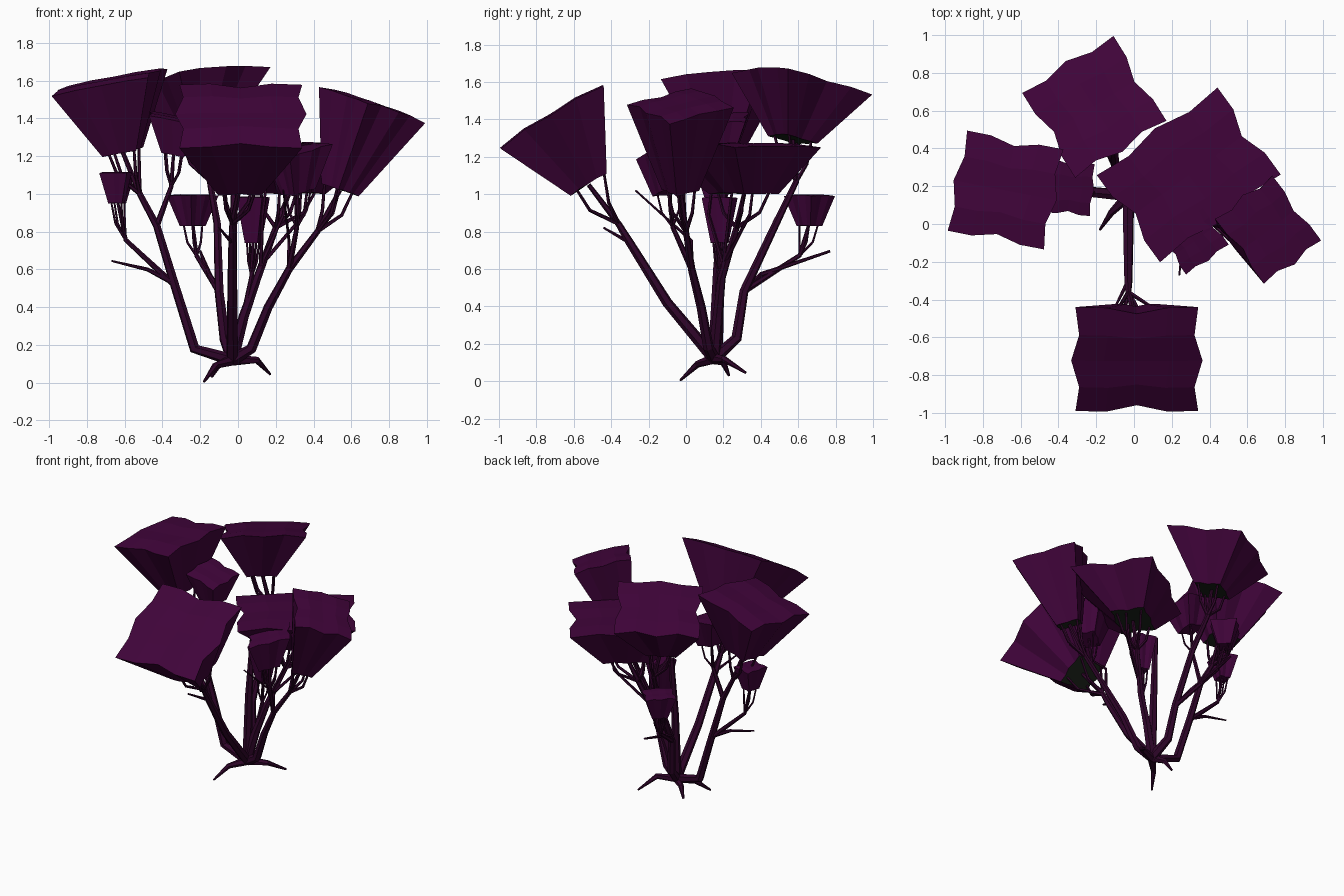
import bpy, bmesh, math
from mathutils import Vector as V

if "Cube" in bpy.data.objects:
    bpy.data.objects.remove(bpy.data.objects["Cube"])


def material(name, rgb):
    m = bpy.data.materials.new(name)
    m.diffuse_color = (*rgb, 1)
    m.use_nodes = True
    m.node_tree.nodes["Principled BSDF"].inputs["Base Color"].default_value = m.diffuse_color
    return m


PURPLE = material("dark purple leaves", (0.051, 0.0012, 0.042))
BARK = material("dark plum bark", (0.029, 0.0015, 0.023))
UNDER = material("black green underside", (0.011, 0.016, 0.010))
ROOT = V((-.03, .15, .12))


def finish(bm, name, *mats):
    bmesh.ops.recalc_face_normals(bm, faces=bm.faces)
    me = bpy.data.meshes.new(name)
    bm.to_mesh(me)
    bm.free()
    for m in mats:
        me.materials.append(m)
    bpy.context.collection.objects.link(bpy.data.objects.new(name, me))


def tube(name, pts, r0, r1, sides=6):
    """Tapered faceted branch along a path."""
    pts = [V(p) for p in pts]
    last = len(pts) - 1
    bm = bmesh.new()
    rings = []
    for i, p in enumerate(pts):
        d = (pts[min(i + 1, last)] - pts[max(i - 1, 0)]).normalized()
        a = d.cross(V((.3, 1, 0)) if abs(d.y) < .8 else V((1, 0, 0))).normalized()
        b = d.cross(a)
        r = r0 + (r1 - r0) * i / last
        angles = [2 * math.pi * k / sides for k in range(sides)]
        rings.append([bm.verts.new(p + r * (a * math.cos(t) + b * math.sin(t))) for t in angles])
    for q, s in zip(rings, rings[1:]):
        for k in range(sides):
            bm.faces.new((q[k], q[k - 1], s[k - 1], s[k]))
    bm.faces.new(rings[0])
    bm.faces.new(rings[-1])
    finish(bm, name, BARK)


def clump(name, centre, length, width, turn, slope, base, scale, fork):
    """Inverted four-sided leaf mass with a crinkled sloping top, on forked twigs."""
    n, t = 4, math.radians(turn)
    big = length > .3
    mid, base, fork = V(centre), V(base), V(fork)

    def top(u, v):
        x = u * length * math.cos(t) - v * width * math.sin(t)
        y = u * length * math.sin(t) + v * width * math.cos(t)
        return mid + V((x, y, x * slope[0] + y * slope[1]))

    up = V((-slope[0], -slope[1], 1)).normalized()
    zig = (0, -.06, .07, -.06, 0)     # side edges wander in and out
    fold = (0, .75, .5, .7, 0)        # low ridges across the top
    bm = bmesh.new()
    g = {}
    for i in range(n + 1):
        for j in range(n + 1):
            u = (i / n - .5) * (1 + zig[j])
            v = (j / n - .5) * (1 - (.12 if i == 2 else 0))
            lift = .06 * length * (fold[j] * .75 + fold[i] * .25)
            g[i, j] = bm.verts.new(top(u, v) + up * lift)
    for i in range(n):
        for j in range(n):
            bm.faces.new((g[i, j], g[i + 1, j], g[i + 1, j + 1], g[i, j + 1]))
    loop = ([g[i, 0] for i in range(n)] + [g[n, j] for j in range(n)]
            + [g[n - i, n] for i in range(n)] + [g[0, n - j] for j in range(n)])
    low = [bm.verts.new(base + (w.co - mid) * scale) for w in loop]
    for k in range(len(loop)):
        bm.faces.new((loop[k], loop[k - 1], low[k - 1], low[k]))
    bm.faces.new(low).material_index = 1 if big else 0
    feet = [low[k].co.copy() for k in range(0, 16, 4)]
    finish(bm, name + "_leaves", PURPLE, *([UNDER] if big else []))
    # Four twigs spreading from the fork to the corners of the underside
    r = .012 if big else .008
    for k, q in enumerate(feet):
        q = base.lerp(q, .8)
        out = V((q.x - fork.x, q.y - fork.y, 0)) * .2
        tube(f"{name}_twig_{k}", [fork, fork.lerp(q, .45) + out, q + V((0, 0, .04))], r, r * .6, 5)


def limb(name, mids, leaf, scale=.35):
    """Main limb from the root through its bends up to its own leaf mass."""
    tube(name + "_limb", [ROOT, *mids, leaf[-1]], .033, .012)
    clump(name, *leaf, scale, mids[-1])


def small(name, x, y, z, size, turn, depth, joint, slope=(0, 0)):
    """Small leaf tuft on a side branch starting at a limb joint."""
    base = V((x, y, z - depth))
    fork = base.lerp(V(joint), .45) + V((x - joint[0], y - joint[1], 0)) * .3
    tube(name + "_branch", [joint, fork, base + V((0, 0, .02))], .017, .008)
    clump(name, (x, y, z), size, size * 1.15, turn, slope, base, .5, fork)


# Five limbs, each with a large leaf mass (centre, length, width, turn, slope, base)
limb("front", [(-.03, -.1, .42), (-.03, -.3, .74), (-.03, -.36, .84)],
     ((.015, -.715, 1.41), .65, .55, 0, (0, .61), (.01, -.52, 1.05)))
limb("left", [(-.23, .17, .18), (-.33, .18, .5), (-.43, .18, .83), (-.52, .19, 1)],
     ((-.68, .18, 1.59), .52, .54, -11, (.2, .05), (-.61, .19, 1.22)))
limb("back", [(-.07, .27, .23), (-.1, .31, .48), (-.11, .48, .84), (-.15, .59, 1.07)],
     ((-.21, .62, 1.59), .53, .57, -58, (.175, -.2), (-.2, .57, 1.29)))
limb("middle", [(.03, .17, .35), (.1, .19, .55), (.2, .27, .82)],
     ((.29, .26, 1.25), .57, .79, -54, (0, 0), (.27, .31, 1)), .4)
limb("right", [(.07, .12, .18), (.16, .08, .4), (.27, .03, .6), (.42, 0, .8)],
     ((.71, -.03, 1.47), .43, .38, -53, (-.34, 0), (.54, -.03, 1.02)))

# Small tufts on side branches
small("inner_left", -.34, .19, 1.4, .24, -5, .19, (-.43, .18, .83), (-.2, .1))
small("front_right", .32, -.09, 1.23, .24, -55, .22, (.27, .03, .6), (.2, .2))
small("low_back", -.24, .66, .99, .18, -45, .16, (-.1, .31, .48))
small("low_middle", .08, .18, .98, .14, -15, .24, (.03, .17, .35))
small("low_left", -.64, .16, 1.11, .15, -15, .16, (-.34, .18, .52))

# Upright inner stem, spray under the middle leaves and bare stubs
tube("inner_stem", [ROOT, (-.03, .17, .6), (-.02, .2, 1.02)], .033, .018)
for k in range(3):
    p = V((.13 + .11 * k, .12 + .11 * k, .89))
    tube(f"middle_spray_{k}", [(.12, .2, .62), p, p + V((.02, .02, .16))], .011, .007, 5)
tube("left_stub", [(-.36, .18, .54), (-.48, .17, .6), (-.67, .16, .645)], .016, .005)
tube("back_stub", [(-.1, .31, .48), (-.15, .4, .57), (-.2, .77, .695)], .02, .007)
tube("forward_stub", [(.27, .03, .6), (.27, .03, .75), (.24, -.27, 1.02)], .012, .005)
tube("front_stub", [(-.03, -.3, .74), (-.1, -.44, .82)], .012, .006)

# Roots spreading to the ground
for side, bend, tip in (("left", (-.12, .06, .09), (-.18, -.03, .005)),
                        ("right", (.1, .2, .12), (.17, .32, .045)),
                        ("back", (-.1, .2, .1), (-.14, .23, .03))):
    tube(side + "_root", [ROOT, bend, tip], .03, .007)
